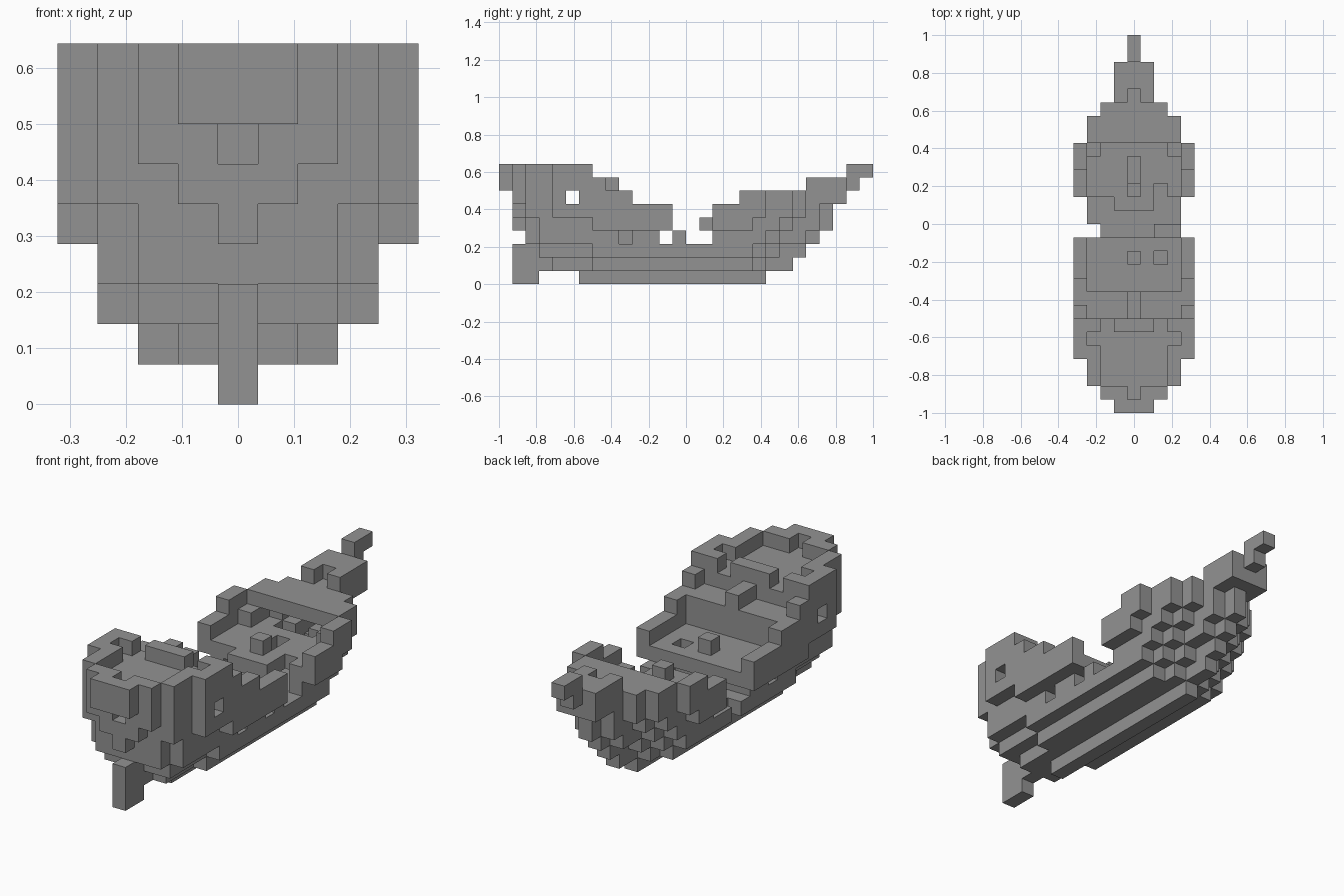
import bpy
import bmesh
from mathutils import Vector

default_cube = bpy.data.objects.get("Cube")
if default_cube:
    bpy.data.objects.remove(default_cube, do_unlink=True)

UNIT = 1 / 14          # edge length of one block
LENGTH = 28            # blocks from stern to bow
cells = {}             # block position -> part name


def span(value):
    first, last = value if isinstance(value, tuple) else (value, value)
    return range(first, last + 1)


def fill(part, across, along, up):
    """Add blocks that are still free to a part."""
    for i in span(across):
        for j in span(along):
            for k in span(up):
                cells.setdefault((i, j, k), part)


def carve(across, along, up):
    for i in span(across):
        for j in span(along):
            for k in span(up):
                cells.pop((i, j, k), None)


def both(action, across, along, up, part=None):
    """Fill or carve on both sides of the ship."""
    for side in (-1, 1):
        args = (side * across, along, up)
        if part:
            action(part, *args)
        else:
            action(*args)


def course(part, up, steps, hollow=False):
    """One layer of planking: steps maps half width to its run along the ship."""
    plan = {(i, j) for half, run in steps.items()
            for i in range(-half, half + 1) for j in span(run)}
    around = [(a, b) for a in (-1, 0, 1) for b in (-1, 0, 1)]
    for i, j in plan:
        edge = any((i + a, j + b) not in plan for a, b in around)
        if edge or not hollow:
            fill(part, i, j, up)


# Rudder and keel
fill("rudder", 0, (1, 2), (0, 2))
fill("keel", 0, (6, 19), 0)

# Hull: solid bottom, then hollow courses of planking
course("hull", 1, {0: (1, 21), 1: (4, 19), 2: (7, 18)})
course("hull", 2, {0: (1, 22), 2: (3, 19), 1: (3, 20), 3: (7, 18)})
course("hull", 3, {0: (2, 23), 1: (2, 22), 2: (2, 20), 3: (3, 19)}, True)
course("hull", 4, {0: (1, 24), 1: (2, 23), 2: (2, 21), 3: (3, 20), 4: (7, 18)}, True)
course("hull", 5, {0: (1, 24), 1: (1, 23), 2: (2, 22), 3: (2, 21), 4: (4, 19)}, True)
course("hull", 6, {1: (1, 25), 2: (1, 22), 3: (2, 21), 4: (4, 19)}, True)

# Break amidships, side windows, stern window and plank damage
everywhere = (-4, 4)
carve(everywhere, (10, 17), 6)
carve(everywhere, (13, 15), 5)
carve(everywhere, (13, 14), 4)
carve(everywhere, (12, 15), 3)
both(carve, 4, 15, 4)
both(carve, 4, 5, 6)
both(carve, 3, 9, 3)
both(carve, 3, 19, 6)
carve(-3, 13, 2)
carve(0, 1, 6)
fill("broken_plank", (2, 3), 13, 3)

# Hold, main deck and quarter deck
fill("hold", (-2, 2), (3, 11), 3)
fill("main_deck", (-3, 3), (3, 12), 4)
carve(2, 11, 4)
course("quarter_deck", 7, {1: (0, 6), 2: (1, 6), 3: (2, 6), 4: (4, 6)})
both(fill, 4, 7, 7, "quarter_deck")

# Step below the quarter deck, with the cabin front under it
fill("cabin_roof", (-3, 3), (7, 8), 6)
fill("cabin_front", (-3, 3), 8, 5)
fill("stair", 0, (7, 8), 7)

# Fore deck with ragged edge and hatch, side steps and forecastle
fill("fore_deck", (-1, 1), 15, 4)
fill("fore_deck", (-3, 3), (16, 19), 4)
carve(2, 16, 4)
carve(0, (17, 18), 4)
both(fill, 3, 19, 5, "side_step")
course("forecastle", 6, {3: (20, 21), 2: (20, 22), 1: (20, 25)})

# Stern railing
fill("stern_rail", (-1, 1), 0, 8)
for offset in (1, 2):
    both(fill, offset, 1, 8, "stern_rail")
both(fill, 3, (2, 4), 8, "stern_rail")
both(fill, 3, 6, 8, "stern_rail")
both(fill, 4, (4, 6), 8, "stern_rail")
fill("deck_rail", (-1, 1), 6, 8)

# Mast stumps
fill("main_mast_stump", 0, 11, 5)
fill("fore_mast_stump", 0, 16, 5)

# Bow block and bowsprit
fill("bow", (-1, 1), (23, 25), 7)
carve(0, 23, 7)
fill("bowsprit", 0, 26, 7)
fill("bowsprit", 0, (26, 27), 8)

# Weathered grey material
grey = bpy.data.materials.new("weathered grey")
grey.use_nodes = True
colour = (0.29, 0.29, 0.29, 1)
grey.diffuse_color = colour
grey.node_tree.nodes["Principled BSDF"].inputs["Base Color"].default_value = colour


def build(part):
    """Turn the exposed block sides of one part into a mesh."""
    bm = bmesh.new()
    corners = {}

    def corner(point):
        key = tuple(round(c * 2) for c in point)
        if key not in corners:
            place = point - Vector((0, LENGTH / 2, 0))
            corners[key] = bm.verts.new(place * UNIT)
        return corners[key]

    for cell, owner in cells.items():
        if owner != part:
            continue
        centre = Vector(cell) + Vector((0, 0.5, 0.5))
        for axis in range(3):
            for sign in (-1, 1):
                normal = Vector((0, 0, 0))
                normal[axis] = sign
                if tuple(int(c + n) for c, n in zip(cell, normal)) in cells:
                    continue
                u = Vector((0, 0, 0))
                u[(axis + 1) % 3] = 0.5
                v = normal.cross(u)
                middle = centre + normal / 2
                bm.faces.new([corner(middle + a * u + b * v)
                              for a, b in ((-1, -1), (1, -1), (1, 1), (-1, 1))])
    mesh = bpy.data.meshes.new(part)
    bm.to_mesh(mesh)
    bm.free()
    mesh.materials.append(grey)
    bpy.context.collection.objects.link(bpy.data.objects.new(part, mesh))


for name in sorted(set(cells.values())):
    build(name)
